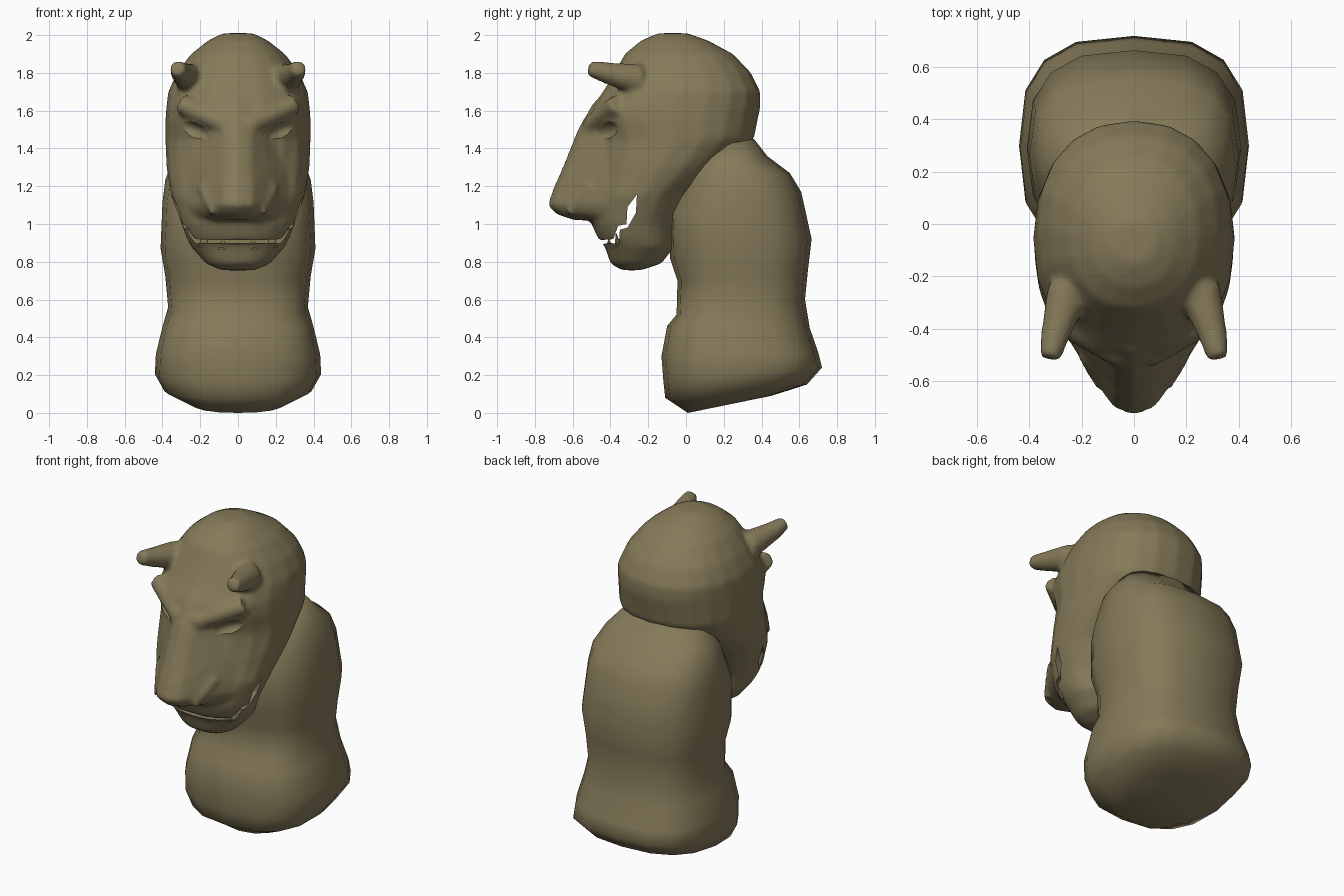
import bpy, bmesh, math
from mathutils import Vector, Matrix

if "Cube" in bpy.data.objects:
    bpy.data.objects.remove(bpy.data.objects["Cube"])

clay = bpy.data.materials.new("olive clay")
clay.diffuse_color = (0.235, 0.195, 0.100, 1)
clay.use_nodes = True
clay.node_tree.nodes["Principled BSDF"].inputs["Base Color"].default_value = clay.diffuse_color


def spow(v, e):
    return math.copysign(abs(v) ** e, v)


def loft(bm, rings):
    """Skin a closed stack of equal-length point rings."""
    vs = [[bm.verts.new(p) for p in r] for r in rings]
    n = len(vs[0])
    fs = [bm.faces.new((a[i], a[(i + 1) % n], b[(i + 1) % n], b[i]))
          for a, b in zip(vs, vs[1:]) for i in range(n)]
    fs += [bm.faces.new(vs[0][::-1]), bm.faces.new(vs[-1])]
    bmesh.ops.recalc_face_normals(bm, faces=fs)


def oval(zf, yf, zb, yb, hw, power, n=16):
    """Rounded section spanning front (yf, zf) to back (yb, zb)."""
    pts = []
    for i in range(n):
        a = 2 * math.pi * i / n
        s, c = spow(math.sin(a), 2 / power), spow(math.cos(a), 2 / power)
        t = (1 + s) / 2
        pts.append((hw * c, yf + (yb - yf) * t, zf + (zb - zf) * t))
    return pts


def cone(bm, p, q, r1, r2, flat=1.0):
    p, q = Vector(p), Vector(q)
    rot = (q - p).to_track_quat('Z', 'Y').to_matrix().to_4x4()
    m = Matrix.Translation((p + q) / 2) @ rot @ Matrix.Diagonal((1, flat, 1, 1))
    bmesh.ops.create_cone(bm, cap_ends=True, segments=10, radius1=r1, radius2=r2,
                          depth=(q - p).length, matrix=m)


def finish(bm, name):
    me = bpy.data.meshes.new(name)
    bm.to_mesh(me)
    bm.free()
    ob = bpy.data.objects.new(name, me)
    bpy.context.collection.objects.link(ob)
    me.materials.append(clay)
    return ob


def activate(ob):
    bpy.ops.object.select_all(action='DESELECT')
    ob.select_set(True)
    bpy.context.view_layer.objects.active = ob


def smooth(ob, deg):
    activate(ob)
    bpy.ops.object.shade_smooth_by_angle(angle=math.radians(deg))


# torso: front z, front y, back z, back y, half width, squareness
bm = bmesh.new()
loft(bm, [oval(*r) for r in [
    (0.00, 0.01, 0.09, 0.45, 0.24, 2.2), (0.08, -0.11, 0.15, 0.64, 0.39, 2.6),
    (0.17, -0.12, 0.24, 0.72, 0.44, 2.8), (0.30, -0.13, 0.32, 0.70, 0.435, 2.8),
    (0.46, -0.10, 0.45, 0.655, 0.40, 2.8), (0.52, -0.05, 0.60, 0.63, 0.37, 2.8),
    (0.70, -0.045, 0.75, 0.645, 0.385, 2.7), (0.82, -0.085, 0.92, 0.665, 0.41, 2.7),
    (1.06, -0.09, 1.17, 0.61, 0.40, 2.7), (1.20, -0.02, 1.27, 0.55, 0.385, 2.7),
    (1.30, 0.02, 1.36, 0.43, 0.35, 2.6), (1.40, 0.08, 1.45, 0.36, 0.27, 2.4)]])
smooth(finish(bm, "torso"), 60)

# skull and lower jaw: z, front y, back y, half width
bm = bmesh.new()
loft(bm, [oval(z, yf, z, yb, hw, 2.25, 20) for z, yf, yb, hw in [
    (0.755, -0.34, -0.24, 0.09), (0.79, -0.40, -0.13, 0.17), (0.88, -0.43, -0.06, 0.25),
    (0.93, -0.47, -0.06, 0.275), (1.00, -0.50, -0.05, 0.30), (1.15, -0.49, 0.02, 0.355),
    (1.30, -0.47, 0.20, 0.38), (1.45, -0.46, 0.36, 0.385), (1.55, -0.50, 0.38, 0.385),
    (1.62, -0.50, 0.395, 0.38), (1.70, -0.44, 0.395, 0.37), (1.80, -0.38, 0.345, 0.325),
    (1.90, -0.325, 0.25, 0.25), (1.97, -0.24, 0.12, 0.16), (2.01, -0.15, 0.01, 0.08)]])
# muzzle: z, front y, ridge half width, base half width
loft(bm, [[(-b, -0.2, z), (-b, -0.40, z), (-(a + b) / 2, (yf - 0.40) / 2, z), (-a, yf + .015, z),
           (0, yf - .015, z),
           (a, yf + .015, z), ((a + b) / 2, (yf - 0.40) / 2, z), (b, -0.40, z), (b, -0.2, z)]
          for z, yf, a, b in [
    (1.02, -0.58, 0.06, 0.22), (1.05, -0.67, 0.075, 0.26), (1.10, -0.72, 0.08, 0.28),
    (1.20, -0.685, 0.075, 0.27), (1.30, -0.64, 0.07, 0.25), (1.50, -0.56, 0.07, 0.18),
    (1.64, -0.48, 0.08, 0.16)]])
for s in (-1, 1):
    # brow ridges
    cone(bm, (s * 0.05, -0.50, 1.52), (s * 0.30, -0.36, 1.635), 0.055, 0.055)
    # ears
    cone(bm, (s * 0.25, -0.25, 1.765), (s * 0.30, -0.42, 1.80), 0.085, 0.058)
    cone(bm, (s * 0.298, -0.41, 1.798), (s * 0.322, -0.515, 1.825), 0.06, 0.042)
    # nostril wings
    cone(bm, (s * 0.12, -0.615, 1.06), (s * 0.195, -0.50, 1.20), 0.03, 0.025)
head = finish(bm, "head")

# cutter for the open mouth (side profile) and the eye sockets
bm = bmesh.new()
mouth = [(-.26, 1.155), (-.31, 1.09), (-.315, 1.0), (-.36, .99), (-.385, .92), (-.45, .915),
         (-.51, .955), (-.60, .955), (-.60, .86), (-.41, .90), (-.355, .895), (-.35, .97),
         (-.31, .98), (-.265, 1.06)]
loft(bm, [[(x, y, z) for y, z in mouth] for x in (-0.6, 0.6)])
for s in (-1, 1):
    bmesh.ops.create_uvsphere(bm, u_segments=16, v_segments=12, radius=1, matrix=Matrix.Translation(
        (s * 0.26, -0.46, 1.49)) @ Matrix.Rotation(s * 0.6, 4, 'Z') @
        Matrix.Rotation(-s * 0.3, 4, 'Y') @ Matrix.Diagonal((0.13, 0.09, 0.055, 1)))
cutter = finish(bm, "mouth_cutter")
cutter.hide_render = True

# blend the head pieces, cut the mouth and eyes
activate(head)
m = head.modifiers.new("blend", 'REMESH')
m.mode, m.voxel_size = 'VOXEL', 0.016
m = head.modifiers.new("soften", 'SMOOTH')
m.factor, m.iterations = 0.5, 7
m = head.modifiers.new("mouth", 'BOOLEAN')
m.operation, m.object, m.solver = 'DIFFERENCE', cutter, 'EXACT'
for name in ("blend", "soften", "mouth"):
    bpy.ops.object.modifier_apply(modifier=name)
smooth(head, 45)
bpy.data.objects.remove(cutter)

# small lower teeth
bm = bmesh.new()
for s in (-1, 1):
    cone(bm, (s * 0.08, -0.405, 0.87), (s * 0.08, -0.41, 0.92), 0.03, 0.004, 0.6)
    cone(bm, (s * 0.18, -0.36, 0.88), (s * 0.18, -0.37, 0.95), 0.03, 0.004, 0.6)
smooth(finish(bm, "teeth"), 40)
